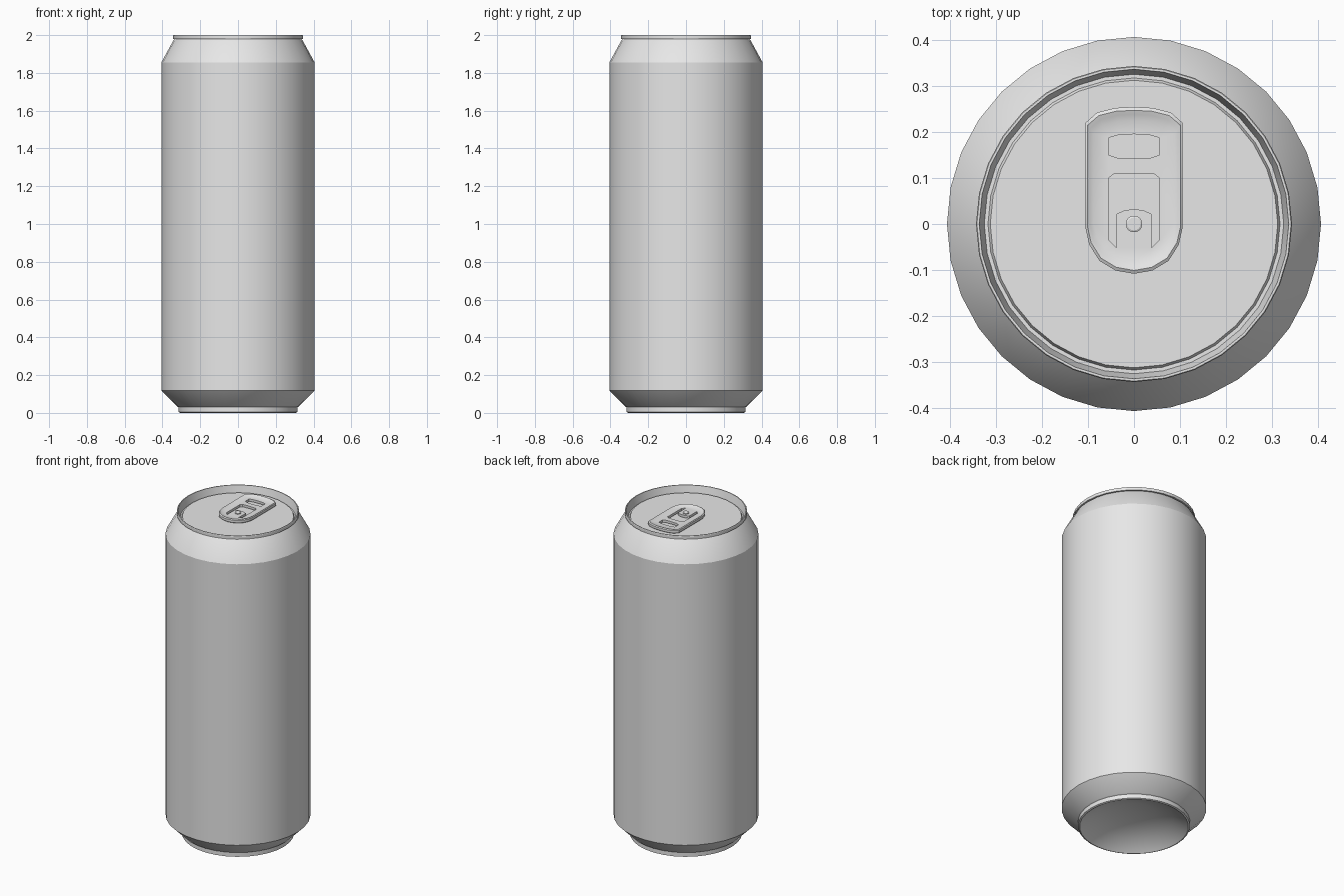
import bpy
import bmesh
import math

SIDES = 32

cube = bpy.data.objects.get("Cube")
if cube:
    bpy.data.objects.remove(cube, do_unlink=True)

metal = bpy.data.materials.new("bare_metal_grey")
metal.use_nodes = True
metal.diffuse_color = (0.8, 0.8, 0.8, 1)
metal.node_tree.nodes["Principled BSDF"].inputs["Base Color"].default_value = (0.8, 0.8, 0.8, 1)


def finish(bm, name, angle=25):
    mesh = bpy.data.meshes.new(name)
    bm.to_mesh(mesh)
    bm.free()
    mesh.materials.append(metal)
    obj = bpy.data.objects.new(name, mesh)
    bpy.context.collection.objects.link(obj)
    bpy.ops.object.select_all(action='DESELECT')
    obj.select_set(True)
    bpy.context.view_layer.objects.active = obj
    bpy.ops.object.shade_smooth_by_angle(angle=math.radians(angle))
    return obj


def revolve(name, profile, sides=SIDES):
    """Turn an (radius, height) profile around z; radius 0 makes a pole."""
    bm = bmesh.new()
    rings = []
    for r, z in profile:
        if r == 0:
            rings.append([bm.verts.new((0, 0, z))] * sides)
        else:
            angles = [math.tau * i / sides for i in range(sides)]
            rings.append([bm.verts.new((r * math.cos(a), r * math.sin(a), z)) for a in angles])
    for low, high in zip(rings, rings[1:]):
        for i in range(sides):
            j = (i + 1) % sides
            corners = (low[i], low[j], high[j], high[i])
            bm.faces.new(list(dict.fromkeys(corners)))
    return finish(bm, name)


def mirrored(half):
    """Complete a half outline that starts and ends on x = 0."""
    return half + [(-x, y) for x, y in reversed(half[1:-1])]


def scaled(outline, s, centre_y=0.073):
    return [(x * s, centre_y + (y - centre_y) * s) for x, y in outline]


# Can wall with domed base, foot, shoulder and neck
revolve("can_body", [
    (0, 0.09), (0.12, 0.082), (0.22, 0.052), (0.285, 0.015), (0.305, 0),
    (0.314, 0.004), (0.314, 0.03), (0.322, 0.034), (0.406, 0.118),
    (0.406, 1.855), (0.342, 1.972), (0.333, 1.98)])

# Seamed rim, groove and flat lid
revolve("rim_and_lid", [
    (0.333, 1.98), (0.343, 1.98), (0.343, 1.997), (0.341, 2.0), (0.336, 2.0),
    (0.325, 1.952), (0.317, 1.952), (0.312, 1.963), (0, 1.963)])

# Pull tab: dished plate with a curled edge, a finger hole and a U slot
edge = mirrored([(0, 0.254), (0.04, 0.252), (0.08, 0.242), (0.105, 0.22), (0.105, -0.01),
                 (0.097, -0.045), (0.075, -0.08), (0.04, -0.101), (0, -0.108)])
finger_hole = mirrored([(0, 0.195), (0.035, 0.193), (0.055, 0.187),
                        (0.055, 0.15), (0.035, 0.143), (0, 0.142)])
slot = mirrored([(0, 0.11), (0.045, 0.108), (0.055, 0.1), (0.055, -0.035), (0.038, -0.052),
                 (0.038, 0.022), (0.02, 0.03), (0, 0.032)])
TOP, CREST, BASE = 1.983, 1.991, 1.968
contours = [
    [(scaled(edge, 0.84), TOP), (scaled(edge, 0.91), CREST - 0.003), (scaled(edge, 0.96), CREST),
     (edge, CREST - 0.004), (edge, BASE + 0.004), (scaled(edge, 0.97), BASE)],
    [(finger_hole, TOP), (finger_hole, BASE)],
    [(slot, TOP), (slot, BASE)],
]
bm = bmesh.new()
upper, lower = [], []
for sections in contours:
    loops = [[bm.verts.new((x, y, z)) for x, y in pts] for pts, z in sections]
    for a, b in zip(loops, loops[1:]):
        for i in range(len(a)):
            j = (i + 1) % len(a)
            bm.faces.new((a[i], a[j], b[j], b[i]))
    for loop, store in ((loops[0], upper), (loops[-1], lower)):
        store += [bm.edges.get((loop[i - 1], loop[i])) for i in range(len(loop))]
for rim in (upper, lower):
    bmesh.ops.triangle_fill(bm, use_beauty=True, use_dissolve=False, edges=rim)
bmesh.ops.recalc_face_normals(bm, faces=bm.faces)
finish(bm, "pull_tab", 35)

# Rivet holding the tab
revolve("rivet", [(0.018, 1.963), (0.018, 1.989), (0.014, 1.991), (0, 1.991)], 16)
